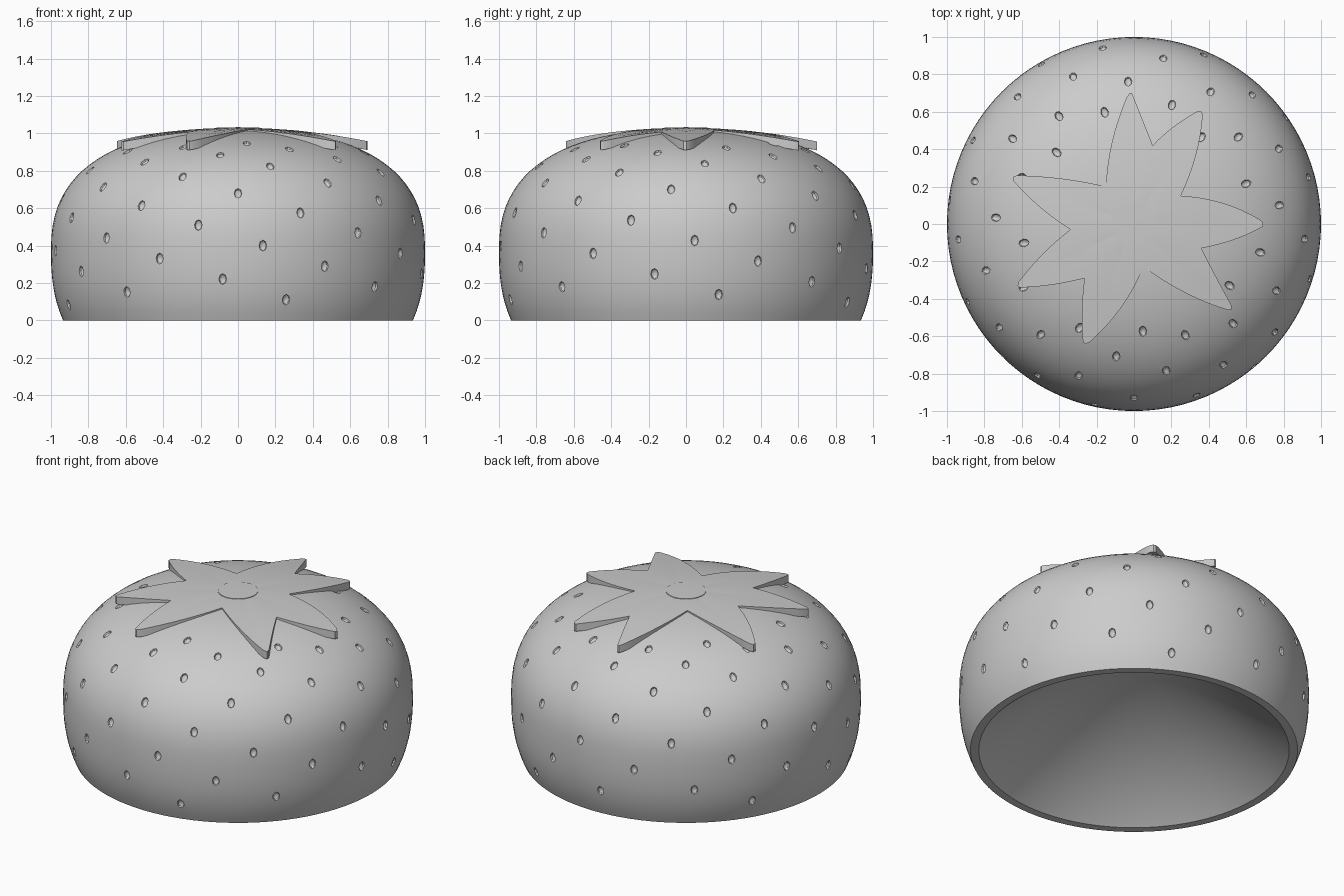
import bpy, bmesh, math
from mathutils import Matrix, Vector

default = bpy.data.objects.get("Cube")
if default:
    bpy.data.objects.remove(default)

grey = bpy.data.materials.new("plain_grey")
grey.use_nodes = True
grey.diffuse_color = (0.6, 0.6, 0.6, 1)
grey.node_tree.nodes["Principled BSDF"].inputs["Base Color"].default_value = (0.6, 0.6, 0.6, 1)

WAIST, UPPER, LOWER, POWER = 0.37, 0.652, 0.8, 2.45


def radius_at(z):
    """Radius of the rounded body at a height."""
    h = (z - WAIST) / (UPPER if z > WAIST else LOWER)
    return max(0.0, 1 - abs(h) ** POWER) ** (1 / POWER)


def height_at(r):
    return WAIST + UPPER * max(0.0, 1 - r ** POWER) ** (1 / POWER)


def make_object(name, bm):
    bmesh.ops.recalc_face_normals(bm, faces=bm.faces)
    mesh = bpy.data.meshes.new(name)
    bm.to_mesh(mesh)
    bm.free()
    mesh.materials.append(grey)
    obj = bpy.data.objects.new(name, mesh)
    bpy.context.collection.objects.link(obj)
    return obj


def activate(obj):
    bpy.ops.object.select_all(action='DESELECT')
    obj.select_set(True)
    bpy.context.view_layer.objects.active = obj


def smooth(obj, degrees=30):
    activate(obj)
    bpy.ops.object.shade_smooth_by_angle(angle=math.radians(degrees))


def lathe(name, profile, segments=96):
    """Spin an (r, z) profile whose two ends lie on the axis."""
    bm = bmesh.new()
    verts = [bm.verts.new((r, 0, z)) for r, z in profile]
    edges = [bm.edges.new(pair) for pair in zip(verts, verts[1:])]
    bmesh.ops.spin(bm, geom=verts + edges, axis=(0, 0, 1), cent=(0, 0, 0),
                   angle=math.tau, steps=segments, use_merge=True)
    bmesh.ops.remove_doubles(bm, verts=bm.verts, dist=1e-5)
    return make_object(name, bm)


# Hollow body: rounded outside, flat rim, conical inside
crown = [(math.sin(a), height_at(math.sin(a)))
         for a in (i / 24 * math.pi / 2 for i in range(25))]
skirt = [(radius_at(z), z) for z in (WAIST * (1 - i / 8) for i in range(1, 9))]
body = lathe("body", crown + skirt + [(0.887, 0), (0, 0.7)])

# Seed dimples: golden-angle spiral of small ellipsoids cut out of the body
STEPS = [(-36, 0.955), (-26, 0.915), (-21, 0.885), (-13, 0.825), (0, 0.68), (13, 0.51), (44, 0.083)]


def seed_height(k):
    for (k0, z0), (k1, z1) in zip(STEPS, STEPS[1:]):
        if k <= k1:
            return z0 + (z1 - z0) * (k - k0) / (k1 - k0)


golden = math.pi * (3 - math.sqrt(5))
bm = bmesh.new()
for k in range(-36, 45):
    z = seed_height(k)
    r, a = radius_at(z), k * golden - math.pi / 2
    around = Vector((-math.sin(a), math.cos(a), 0))
    slope = (radius_at(z + 0.005) - radius_at(z - 0.005)) / 0.01
    along = Vector((slope * math.cos(a), slope * math.sin(a), 1)).normalized()
    outward = around.cross(along)
    frame = Matrix((around, along, outward)).transposed().to_4x4()
    spot = Matrix.Translation((r * math.cos(a), r * math.sin(a), z))
    bmesh.ops.create_uvsphere(bm, u_segments=8, v_segments=6, radius=1,
                              matrix=spot @ frame @ Matrix.Diagonal((0.021, 0.03, 0.02, 1)))
cutter = make_object("seed_cutter", bm)
cutter.hide_render = True
cut = body.modifiers.new("seed_dimples", 'BOOLEAN')
cut.operation, cut.solver, cut.object = 'DIFFERENCE', 'EXACT', cutter
activate(body)
bpy.ops.object.modifier_apply(modifier=cut.name)
bpy.data.objects.remove(cutter)
smooth(body)

# Leaf crown: each petal is notch, bend, tip, bend (clockwise)
PETALS = [
    ((-0.15, 0.20), (-0.14, 0.46), (-0.02, 0.72), (0.03, 0.60)),
    ((0.10, 0.42), (0.20, 0.53), (0.37, 0.62), (0.36, 0.38)),
    ((0.25, 0.15), (0.50, 0.14), (0.71, 0.00), (0.57, -0.09)),
    ((0.36, -0.13), (0.43, -0.27), (0.54, -0.47), (0.30, -0.41)),
    ((0.05, -0.23), (-0.05, -0.48), (-0.27, -0.66), (-0.29, -0.49)),
    ((-0.265, -0.29), (-0.46, -0.34), (-0.64, -0.34), (-0.50, -0.15)),
    ((-0.34, -0.03), (-0.53, 0.09), (-0.67, 0.26), (-0.40, 0.26)),
]


def bend(a, b, c, t):
    return a * (1 - t) ** 2 + b * (2 * t * (1 - t)) + c * t ** 2


outline = []
for petal, following in zip(PETALS, PETALS[1:] + PETALS[:1]):
    notch, rise, tip, fall = map(Vector, petal)
    end = Vector(following[0])
    outline += [bend(notch, rise, tip, i / 8 * 0.92) for i in range(9)]
    shoulder = bend(tip, fall, end, 0.08)
    outline.append((outline[-1] + shoulder + tip) / 3)
    outline += [bend(tip, fall, end, 0.08 + 0.92 * i / 8) for i in range(8)]


def leaf_height(p):
    return 1.03 - 0.15 * p.length_squared


bm = bmesh.new()
layers = []
for drop in (0, 0.047):
    hub = bm.verts.new((0, 0, leaf_height(Vector((0, 0))) - drop))
    rings = []
    for s in (0.25, 0.5, 0.75, 1):
        rings.append([bm.verts.new((p.x * s, p.y * s, leaf_height(p * s) - drop)) for p in outline])
    layers.append(rings)
    for i in range(len(outline)):
        bm.faces.new((hub, rings[0][i - 1], rings[0][i]))
        for inner, outer in zip(rings, rings[1:]):
            bm.faces.new((inner[i - 1], outer[i - 1], outer[i], inner[i]))
top_edge, low_edge = layers[0][-1], layers[1][-1]
for i in range(len(outline)):
    bm.faces.new((top_edge[i - 1], low_edge[i - 1], low_edge[i], top_edge[i]))
smooth(make_object("leaf_crown", bm), 40)

# Small round button in the middle of the leaves
smooth(lathe("crown_button", [(0, 1.033), (0.115, 1.031), (0.115, 1.0), (0, 1.0)], 48))
